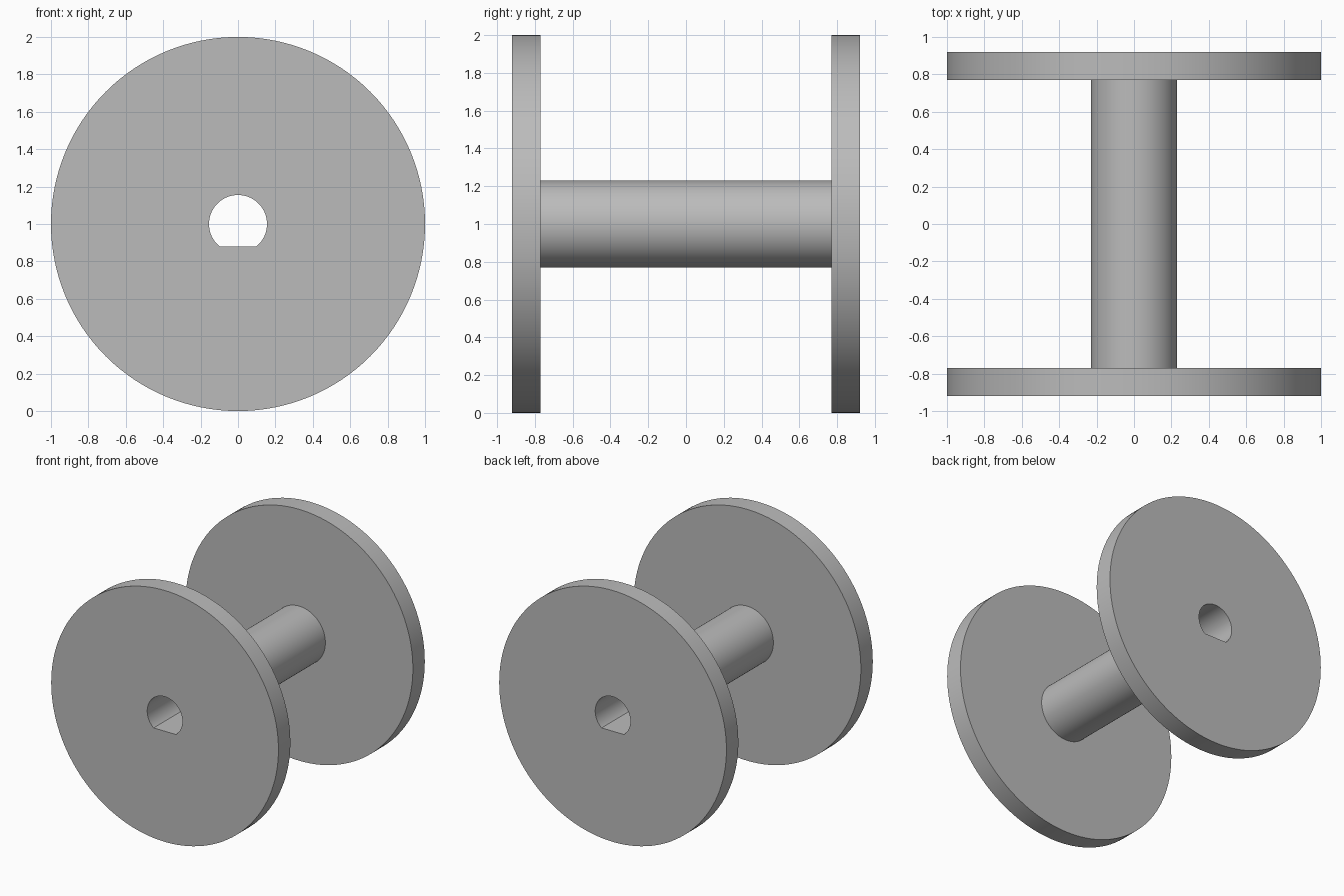
import bpy
import bmesh
from math import sin, cos, pi

cube = bpy.data.objects.get("Cube")
if cube:
    bpy.data.objects.remove(cube, do_unlink=True)

SIDES = 128
FLANGE_R, HUB_R, BORE_R = 1.0, 0.23, 0.155
OUTER_Y, INNER_Y = 0.92, 0.77
FLAT_Z = BORE_R * sin(2 * pi * 18 / SIDES)   # depth of the flat below the axis

grey = bpy.data.materials.new("plain grey")
grey.use_nodes = True
colour = (0.5, 0.5, 0.5, 1)
grey.diffuse_color = colour
grey.node_tree.nodes["Principled BSDF"].inputs["Base Color"].default_value = colour


def ring(bm, radius, y, flat=None):
    """Circle around the y axis, cut off below by an optional flat."""
    verts = []
    for i in range(SIDES):
        a = 2 * pi * i / SIDES
        r = radius
        if flat and -sin(a) * r > flat:
            r = flat / -sin(a)
        verts.append(bm.verts.new((r * cos(a), y, 1 + r * sin(a))))
    return verts


# Spool: two flanges and a hub, with a D-shaped bore right through
bm = bmesh.new()
rings = [
    ring(bm, BORE_R, -OUTER_Y, FLAT_Z),
    ring(bm, FLANGE_R, -OUTER_Y),
    ring(bm, FLANGE_R, -INNER_Y),
    ring(bm, HUB_R, -INNER_Y),
    ring(bm, HUB_R, INNER_Y),
    ring(bm, FLANGE_R, INNER_Y),
    ring(bm, FLANGE_R, OUTER_Y),
    ring(bm, BORE_R, OUTER_Y, FLAT_Z),
]
for a, b in zip(rings, rings[1:] + rings[:1]):
    for i in range(SIDES):
        j = (i + 1) % SIDES
        bm.faces.new((a[i], a[j], b[j], b[i]))
bmesh.ops.recalc_face_normals(bm, faces=bm.faces)

mesh = bpy.data.meshes.new("spool")
bm.to_mesh(mesh)
bm.free()
mesh.materials.append(grey)
spool = bpy.data.objects.new("spool", mesh)
bpy.context.collection.objects.link(spool)

# Smooth round walls, sharp rims
bpy.ops.object.select_all(action="DESELECT")
spool.select_set(True)
bpy.context.view_layer.objects.active = spool
bpy.ops.object.shade_smooth_by_angle(angle=pi / 6)
